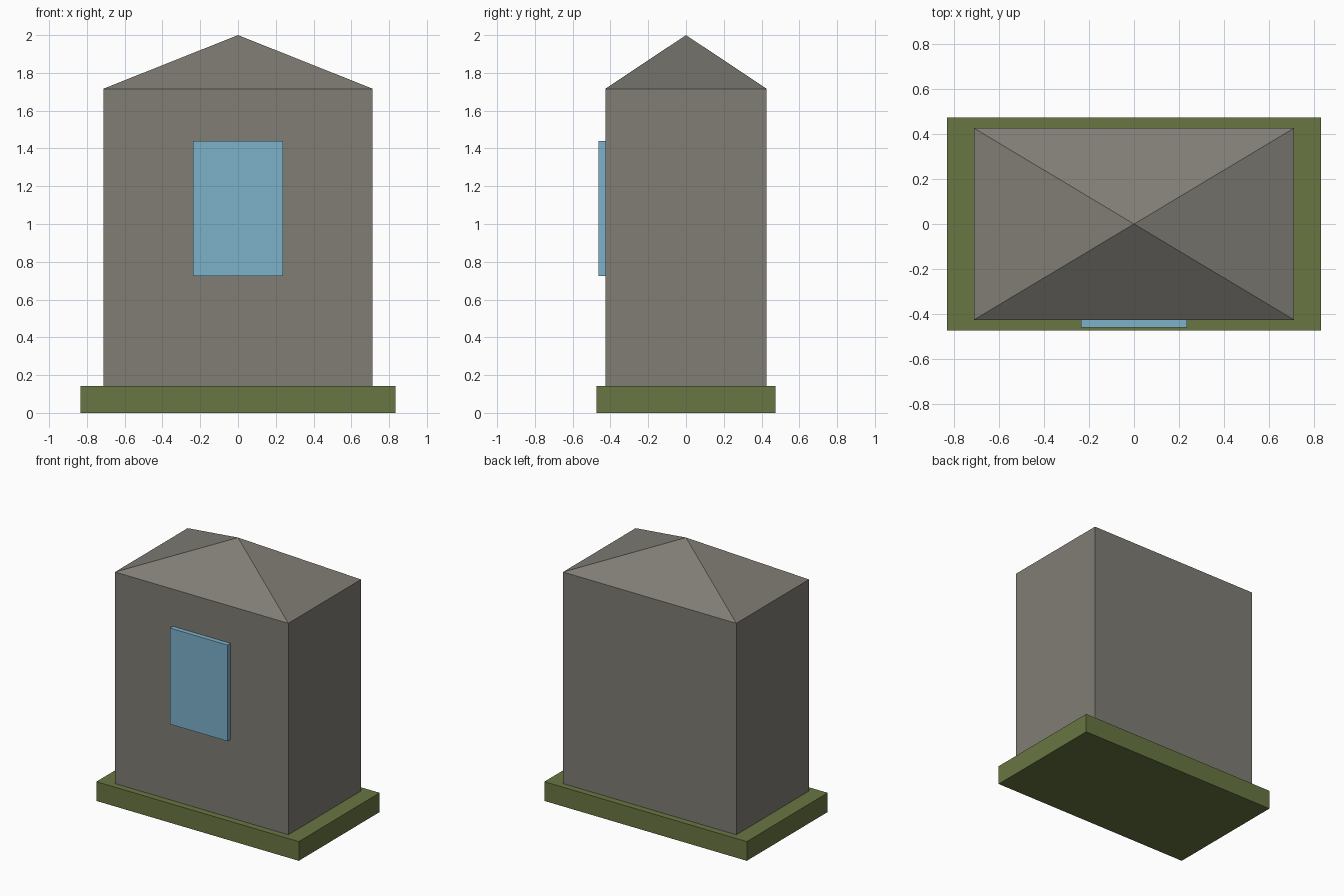
import bpy
import bmesh

if "Cube" in bpy.data.objects:
    bpy.data.objects.remove(bpy.data.objects["Cube"])


def srgb(r, g, b):
    lin = lambda c: c / 12.92 if c <= 0.04045 else ((c + 0.055) / 1.055) ** 2.4
    return tuple(lin(c / 255) for c in (r, g, b)) + (1.0,)


def material(name, rgb):
    mat = bpy.data.materials.new(name)
    mat.diffuse_color = srgb(*rgb)
    mat.use_nodes = True
    mat.node_tree.nodes["Principled BSDF"].inputs["Base Color"].default_value = mat.diffuse_color
    return mat


def block(name, mat, x, y, z, peak=None):
    """Box over the given ranges; with peak, the top rises to a hipped point."""
    bm = bmesh.new()
    bmesh.ops.create_cube(bm, size=1)
    for v in bm.verts:
        v.co = [r[0] if c < 0 else r[1] for c, r in zip(v.co, (x, y, z))]
    if peak is not None:
        bm.normal_update()
        top = max(bm.faces, key=lambda f: f.normal.z)
        apex = bmesh.ops.poke(bm, faces=[top])["verts"][0]
        apex.co.z = peak
    mesh = bpy.data.meshes.new(name)
    bm.to_mesh(mesh)
    bm.free()
    mesh.materials.append(mat)
    obj = bpy.data.objects.new(name, mesh)
    bpy.context.collection.objects.link(obj)
    return obj


grass = material("grass green", (105, 118, 66))
stone = material("stone grey", (128, 125, 117))
glass = material("window blue", (125, 177, 201))

# Ground slab
block("base_slab", grass, (-0.833, 0.833), (-0.475, 0.475), (0, 0.143))
# Walls and pyramid roof in one solid, set just above the slab's underside
block("house_body", stone, (-0.713, 0.713), (-0.427, 0.427), (0.002, 1.716), peak=2.0)
# Raised front window
block("front_window", glass, (-0.237, 0.237), (-0.462, -0.42), (0.725, 1.44))
